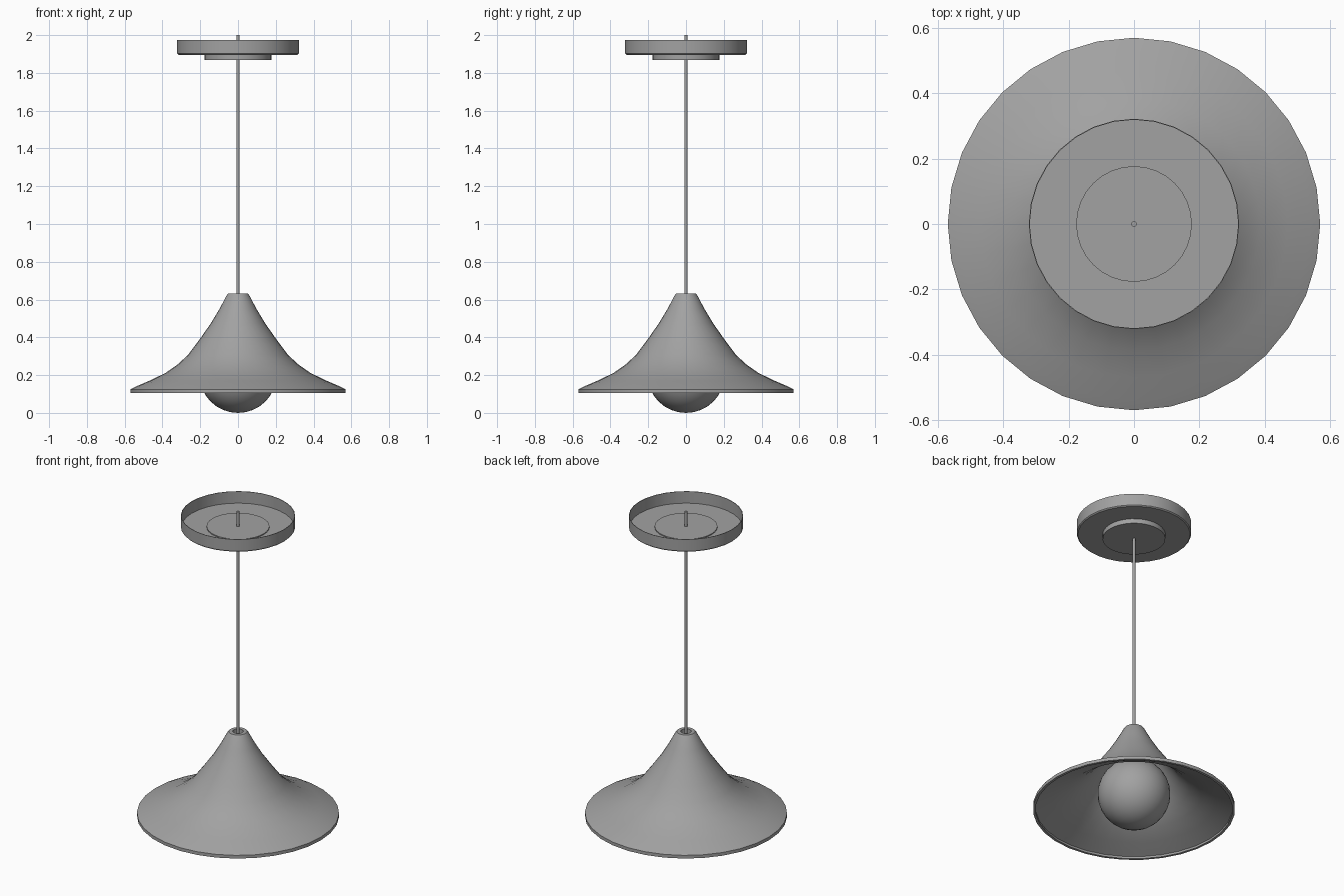
import bpy, bmesh, math

cube = bpy.data.objects.get("Cube")
if cube:
    bpy.data.objects.remove(cube, do_unlink=True)

SIDES = 32
grey = bpy.data.materials.new("mid_grey")
grey.use_nodes = True
colour = (0.36, 0.36, 0.36, 1)
grey.diffuse_color = colour
grey.node_tree.nodes["Principled BSDF"].inputs["Base Color"].default_value = colour


def finish(name, bm, angle=40):
    bmesh.ops.remove_doubles(bm, verts=bm.verts, dist=0.0001)
    bmesh.ops.recalc_face_normals(bm, faces=bm.faces)
    mesh = bpy.data.meshes.new(name)
    bm.to_mesh(mesh)
    bm.free()
    mesh.materials.append(grey)
    obj = bpy.data.objects.new(name, mesh)
    bpy.context.collection.objects.link(obj)
    bpy.ops.object.select_all(action="DESELECT")
    obj.select_set(True)
    bpy.context.view_layer.objects.active = obj
    bpy.ops.object.shade_smooth_by_angle(angle=math.radians(angle))
    return obj


def lathe(name, profile, sides=SIDES):
    """Spin (radius, height) points about the vertical axis."""
    bm = bmesh.new()
    verts = [bm.verts.new((r, 0, z)) for r, z in profile]
    edges = [bm.edges.new(pair) for pair in zip(verts, verts[1:])]
    bmesh.ops.spin(bm, geom=verts + edges, axis=(0, 0, 1), cent=(0, 0, 0),
                   angle=math.tau, steps=sides, use_merge=True)
    return finish(name, bm)


# Flared shade: outer skin from the neck down, then the inner skin back up
outer = [(0.03, 0.632), (0.052, 0.632), (0.061, 0.62), (0.098, 0.55),
         (0.145, 0.472), (0.205, 0.387), (0.265, 0.307), (0.32, 0.256),
         (0.386, 0.21), (0.47, 0.17), (0.54, 0.14), (0.57, 0.125), (0.57, 0.105)]
inner = [(0.555, 0.105), (0.555, 0.118)]
inner += [(r - 0.008, z - 0.012) for r, z in reversed(outer[3:-2])]
inner += [(0.03, 0.6), (0.03, 0.632)]
lathe("lamp_shade", outer + inner)

# Round bulb
bm = bmesh.new()
bmesh.ops.create_uvsphere(bm, u_segments=SIDES, v_segments=16, radius=0.205)
finish("bulb", bm).location.z = 0.205

# Hanging cord, running from the bulb up through the canopy
lathe("cord", [(0, 0.4), (0.008, 0.4), (0.008, 2.0), (0, 2.0)], 12)

# Ceiling canopy: thin cup open at the top
lathe("ceiling_canopy", [(0, 1.896), (0.316, 1.896), (0.322, 1.902), (0.322, 1.975),
                         (0.319, 1.975), (0.319, 1.902), (0, 1.902)])

# Stepped disc through the canopy floor
lathe("canopy_disc", [(0, 1.867), (0.177, 1.867), (0.177, 1.908), (0, 1.908)])
